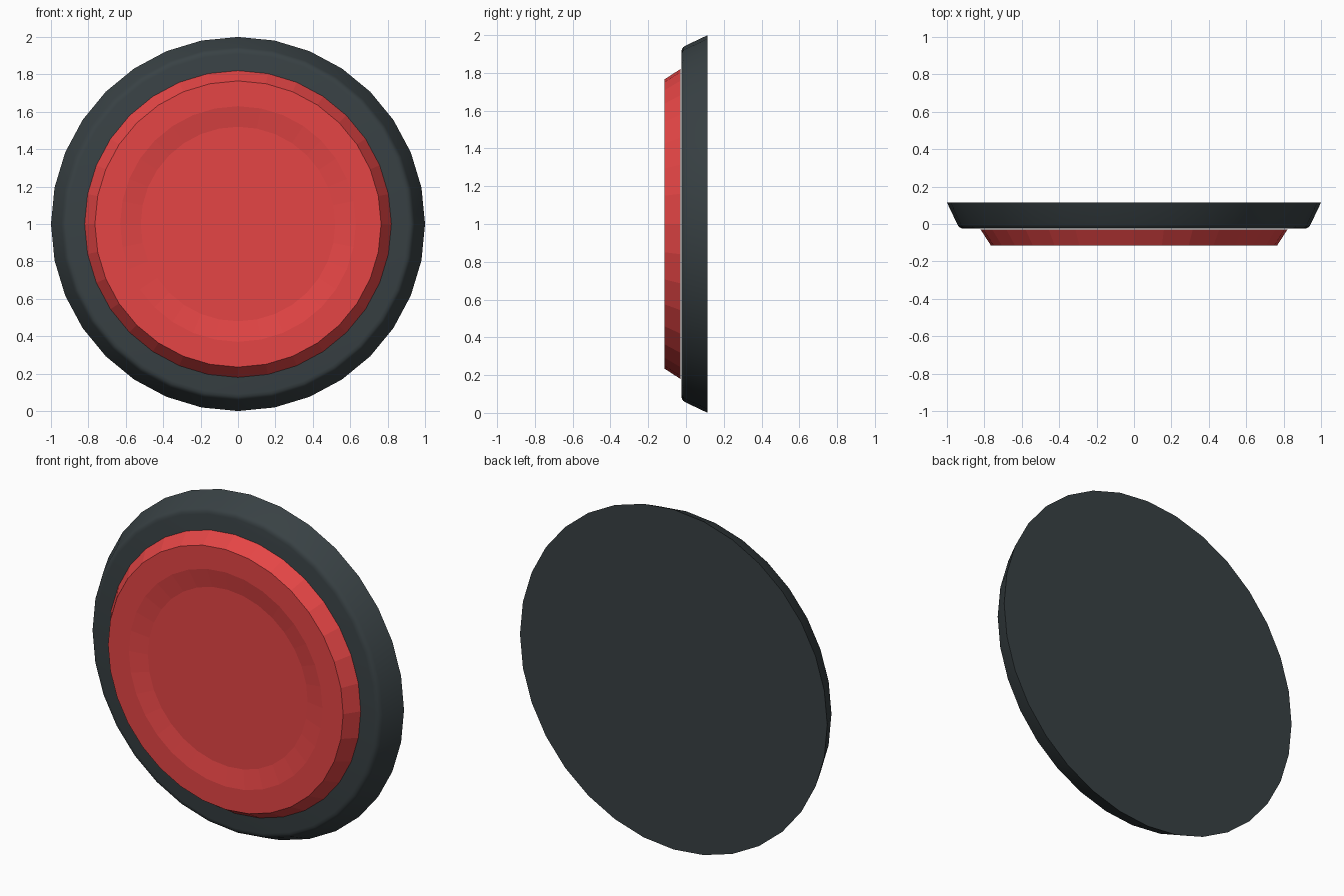
import bpy, bmesh
from math import sin, cos, tau, radians

if "Cube" in bpy.data.objects:
    bpy.data.objects.remove(bpy.data.objects["Cube"])

SIDES = 32


def material(name, color):
    m = bpy.data.materials.new(name)
    m.diffuse_color = color
    m.use_nodes = True
    m.node_tree.nodes["Principled BSDF"].inputs["Base Color"].default_value = m.diffuse_color
    return m


def lathe(name, profile, mat, smooth):
    """Spin (radius, y) points, back to front, about the y axis at z = 1; cap both ends."""
    bm = bmesh.new()
    rings = [[bm.verts.new((r * sin(tau * i / SIDES), y, 1 + r * cos(tau * i / SIDES)))
              for i in range(SIDES)] for r, y in profile]
    for a, b in zip(rings, rings[1:]):
        for i in range(SIDES):
            j = (i + 1) % SIDES
            bm.faces.new((a[i], a[j], b[j], b[i]))
    bm.faces.new(rings[0])
    bm.faces.new(rings[-1])
    bmesh.ops.recalc_face_normals(bm, faces=bm.faces)
    mesh = bpy.data.meshes.new(name)
    bm.to_mesh(mesh)
    bm.free()
    mesh.materials.append(mat)
    obj = bpy.data.objects.new(name, mesh)
    bpy.context.collection.objects.link(obj)
    if smooth:
        bpy.ops.object.select_all(action='DESELECT')
        obj.select_set(True)
        bpy.context.view_layer.objects.active = obj
        bpy.ops.object.shade_smooth_by_angle(angle=radians(30))
    return obj


dark = material("dark_grey", (0.04, 0.053, 0.058, 1))
red = material("red", (0.78, 0.06, 0.06, 1))

# Tapered backing plate with a rounded front rim
lathe("base_plate", [(1.0, 0.115), (0.944, -0.003), (0.936, -0.015),
                     (0.925, -0.022), (0.91, -0.025)], dark, True)

# Push button with chamfered side and shallow dished face
lathe("button_cap", [(0.82, -0.03), (0.765, -0.115), (0.63, -0.115),
                     (0.52, -0.095)], red, False)
